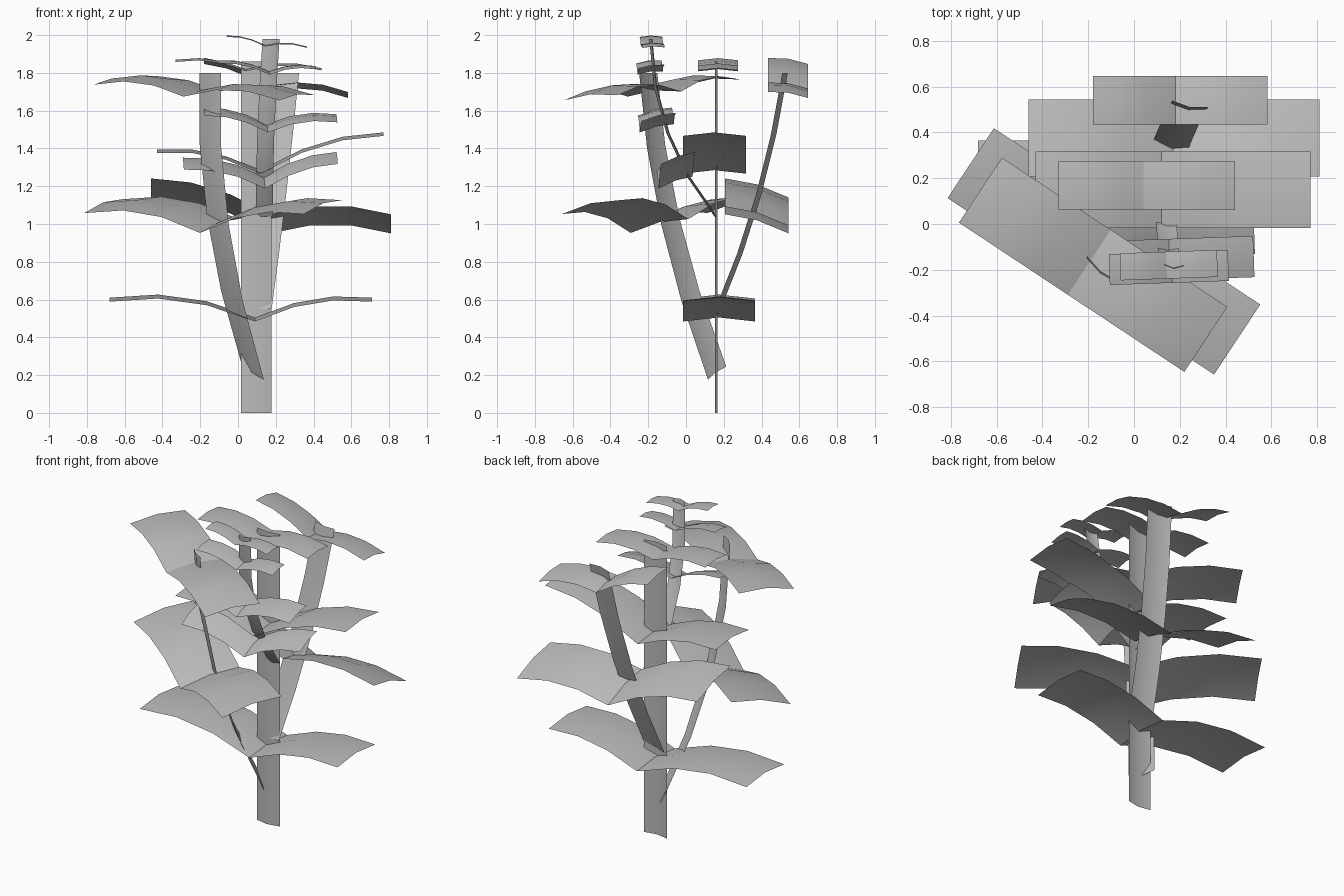
import bpy
import math
from mathutils import Vector

cube = bpy.data.objects.get("Cube")
if cube:
    bpy.data.objects.remove(cube, do_unlink=True)

grey = bpy.data.materials.new("plain grey")
grey.use_nodes = True
grey.diffuse_color = (0.5, 0.5, 0.5, 1)
grey.node_tree.nodes["Principled BSDF"].inputs["Base Color"].default_value = grey.diffuse_color


def sheet(name, rows):
    """Smooth open sheet from rows of three points."""
    verts = [p for row in rows for p in row]
    faces = [(a, a + 1, a + 4, a + 3)
             for i in range(len(rows) - 1) for a in (3 * i, 3 * i + 1)]
    mesh = bpy.data.meshes.new(name)
    mesh.from_pydata(verts, [], faces)
    mesh.materials.append(grey)
    mesh.shade_smooth()
    obj = bpy.data.objects.new(name, mesh)
    bpy.context.collection.objects.link(obj)


def stem(name, start, bend, end, half, slant=0.0):
    """Ribbon along a quadratic curve; slant tips the cut at its foot."""
    start, bend, end = Vector(start), Vector(bend), Vector(end)
    rows = []
    for i in range(5):
        t = i / 4
        c = start.lerp(bend, t).lerp(bend.lerp(end, t), t)
        side = Vector((*half, -slant * (1 - t)))
        rows.append([c - side, c + Vector((0, -0.015, 0)), c + side])
    sheet(name, rows)


def leaf(name, base, heading, half, reach, rise):
    """Arched leaf card, creased along its middle."""
    drop = Vector((0, 0, 0.11 * half.length))
    rows = []
    for i in range(4):
        u = i / 3
        c = base + heading * reach * u
        c.z += rise * u + 0.3 * reach * u * (1 - u)
        rows.append([c + half - drop, c, c - half - drop])
    sheet(name, rows)


def leaf_pairs(stem_name, turn, tilts, pairs):
    """Opposite leaves; each pair is base, half width, (reach, rise) left and right."""
    a = math.radians(turn)
    heading = Vector((math.cos(a), math.sin(a), 0))
    for i, (base, width, left, right) in enumerate(pairs):
        tilt = tilts[0] + (tilts[1] - tilts[0]) * i / (len(pairs) - 1)
        half = width * Vector((-heading.y, heading.x, tilt))
        for side, word, size in ((1, "left", left), (-1, "right", right)):
            leaf(f"{stem_name}_{word}_leaf_{i + 1}", Vector(base),
                 side * heading, side * half, *size)


# Stems
stem("main_stem", (0.097, 0.168, 0), (0.097, 0.168, 0.93), (0.097, 0.168, 1.86), (0.08, 0))
stem("front_right_stem", (0.08, 0.165, 0.21), (-0.18, -0.15, 1.03), (-0.148, -0.2, 1.8),
     (0.057, -0.048), 0.035)
stem("front_left_stem", (0.14, 0.165, 1.04), (0.137, -0.17, 1.45), (0.175, -0.18, 1.98),
     (0.045, -0.002))
stem("back_stem", (0.10, 0.17, 0.55), (0.18, 0.42, 1.125), (0.245, 0.525, 1.8),
     (0.078, -0.014))

# Leaves, from the lowest pair of each stem upwards
leaf_pairs("main", 0, (0, 0), [
    ((0.09, 0.175, 0.505), 0.19, (0.62, 0.105), (0.77, 0.105)),
    ((0.12, 0.15, 1.285), 0.167, (0.65, 0.2), (0.55, 0.11)),
    ((0.042, 0.17, 1.82), 0.106, (0.4, 0.005), (0.372, 0.05))])
leaf_pairs("back", 0, (-0.3, -0.15), [
    ((0.17, 0.375, 1.02), 0.168, (0.64, 0), (0.63, 0.19)),
    ((0.182, 0.54, 1.73), 0.105, (0.4, -0.035), (0.362, 0.145))])
leaf_pairs("front_right", -33.5, (0.2, 0.08), [
    ((-0.1, -0.14, 1.01), 0.183, (0.66, 0.1), (0.735, 0.105)),
    ((-0.195, -0.167, 1.707), 0.17, (0.61, -0.02), (0.57, 0.063))])
leaf_pairs("front_left", 2, (0.35, 0.02), [
    ((0.14, -0.055, 1.23), 0.09, (0.385, 0.13), (0.43, 0.1)),
    ((0.155, -0.155, 1.517), 0.09, (0.368, 0.053), (0.335, 0.088)),
    ((0.165, -0.19, 1.807), 0.067, (0.247, 0.028), (0.273, 0.058)),
    ((0.142, -0.18, 1.947), 0.059, (0.222, -0.007), (0.202, 0.051))])
